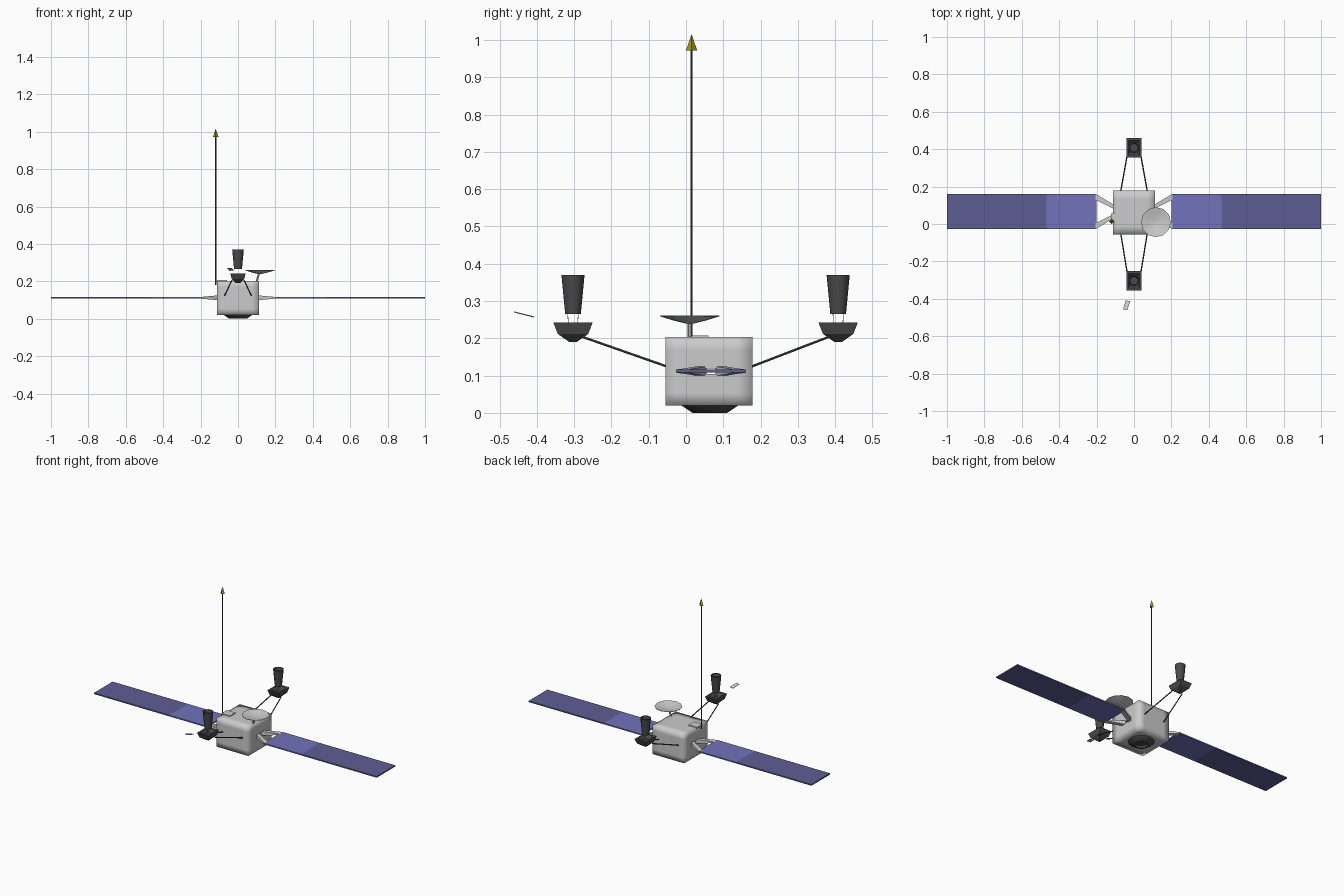
import bpy, bmesh, math
from mathutils import Vector

if "Cube" in bpy.data.objects:
    bpy.data.objects.remove(bpy.data.objects["Cube"])


def material(name, rgb):
    m = bpy.data.materials.new(name)
    m.diffuse_color = (*rgb, 1)
    m.use_nodes = True
    m.node_tree.nodes["Principled BSDF"].inputs["Base Color"].default_value = m.diffuse_color
    return m


BLUE = material("panel_blue_light", (0.17, 0.17, 0.50))
NAVY = material("panel_blue_dark", (0.11, 0.11, 0.30))
DARK = material("dark_metal", (0.07, 0.07, 0.07))
GOLD = material("antenna_tip", (0.35, 0.33, 0.02))


def finish(name, bm, mat=None, smooth=None):
    bmesh.ops.recalc_face_normals(bm, faces=bm.faces)
    me = bpy.data.meshes.new(name)
    bm.to_mesh(me)
    bm.free()
    ob = bpy.data.objects.new(name, me)
    bpy.context.collection.objects.link(ob)
    if mat:
        me.materials.append(mat)
    if smooth:
        bpy.ops.object.select_all(action='DESELECT')
        ob.select_set(True)
        bpy.context.view_layer.objects.active = ob
        bpy.ops.object.shade_smooth_by_angle(angle=math.radians(smooth))
    return ob


def rings(name, loops, caps=(True, True), **kw):
    """Skin a list of equal-sized point loops."""
    bm = bmesh.new()
    rows = [[bm.verts.new(p) for p in loop] for loop in loops]
    n = len(rows[0])
    for a, b in zip(rows, rows[1:]):
        for i in range(n):
            bm.faces.new((a[i], a[(i + 1) % n], b[(i + 1) % n], b[i]))
    if caps[0]:
        bm.faces.new(rows[0])
    if caps[1]:
        bm.faces.new(rows[-1])
    return finish(name, bm, **kw)


def lathe(name, centre, profile, n, **kw):
    cx, cy = centre
    return rings(name, [[(cx + r * math.cos(math.tau * i / n), cy + r * math.sin(math.tau * i / n), z)
                         for i in range(n)] for r, z in profile], **kw)


def rect(cx, cy, hx, hy, z):
    return [(cx - hx, cy - hy, z), (cx + hx, cy - hy, z), (cx + hx, cy + hy, z), (cx - hx, cy + hy, z)]


def box(name, lo, hi, **kw):
    cx, cy = (lo[0] + hi[0]) / 2, (lo[1] + hi[1]) / 2
    hx, hy = (hi[0] - lo[0]) / 2, (hi[1] - lo[1]) / 2
    return rings(name, [rect(cx, cy, hx, hy, lo[2]), rect(cx, cy, hx, hy, hi[2])], **kw)


def rod(name, a, b, r, n=6, **kw):
    a, b = Vector(a), Vector(b)
    q = (b - a).to_track_quat('Z', 'Y')
    circle = [q @ Vector((r * math.cos(math.tau * i / n), r * math.sin(math.tau * i / n), 0)) for i in range(n)]
    return rings(name, [[p + c for c in circle] for p in (a, b)], smooth=40, **kw)


# Main body: softly shaded box, with a slot through the yoke mounts
lo, hi = Vector((-0.112, -0.055, 0.02)), Vector((0.112, 0.178, 0.203))
bm = bmesh.new()
bmesh.ops.create_cube(bm, size=1)
for v in bm.verts:
    v.co = Vector([(lo[i] + hi[i]) / 2 + v.co[i] * (hi[i] - lo[i]) for i in range(3)])
for axis in range(3):
    for f in (0.18, 0.82):
        no = Vector((0, 0, 0))
        no[axis] = 1
        bmesh.ops.bisect_plane(bm, geom=bm.verts[:] + bm.edges[:] + bm.faces[:],
                               plane_co=lo.lerp(hi, f), plane_no=no)
body = finish("body", bm, smooth=100)
cutter = box("slot_cutter", (-0.3, 0.03, 0.104), (0.3, 0.10, 0.119))
cutter.hide_render = True
cutter.hide_viewport = True
mod = body.modifiers.new("slot", 'BOOLEAN')
mod.operation = 'DIFFERENCE'
mod.object = cutter
mod.solver = 'EXACT'

# Engine ring underneath, with a recessed centre
lathe("engine_ring", (0, 0.064), [(0.076, 0.021), (0.072, 0.017), (0.046, 0.0), (0.038, 0.0), (0.03, 0.012)],
      16, mat=DARK, smooth=40)

for s, side in ((-1, "left"), (1, "right")):
    # Solar panels: bright inner and dark outer section
    for part, x0, x1, mat in (("inner", 0.2, 0.467, BLUE), ("outer", 0.467, 1.0, NAVY)):
        xs = sorted((s * x0, s * x1))
        box(f"{side}_{part}_panel", (xs[0], -0.027, 0.108), (xs[1], 0.161, 0.116), mat=mat)
    # Tapered yoke arms joining panel to body
    for t, end in ((-1, "front"), (1, "rear")):
        def section(x, y0, y1, h):
            y0, y1 = 0.067 + t * y0, 0.067 + t * y1
            return [(s * x, y0, 0.112 - h), (s * x, y1, 0.112 - h), (s * x, y1, 0.112 + h), (s * x, y0, 0.112 + h)]
        rings(f"{side}_{end}_yoke", [section(0.105, 0.012, 0.034, 0.013), section(0.205, 0.062, 0.094, 0.004)])

for t, cy, edge, end in ((-1, -0.303, -0.05, "front"), (1, 0.408, 0.175, "rear")):
    # Thruster bowl: faceted shell
    rings(f"{end}_bowl", [rect(0, cy, 0.010, 0.010, 0.19), rect(0, cy, 0.033, 0.041, 0.212),
                          rect(0, cy, 0.041, 0.053, 0.243), rect(0, cy, 0.030, 0.038, 0.243),
                          rect(0, cy, 0.015, 0.018, 0.225)], mat=DARK)
    # Tapered canister held above the bowl by fine wires
    lathe(f"{end}_canister", (0, cy), [(0.021, 0.265), (0.031, 0.37), (0.026, 0.37), (0.022, 0.352)],
          12, mat=DARK, smooth=40)
    for d in (-1, 1):
        rod(f"{end}_wire_{d}", (0, cy + d * 0.012, 0.225), (0, cy + d * 0.014, 0.267), 0.0008, 4)
        # Paired struts to the body
        rod(f"{end}_strut_{d}", (d * 0.071, edge, 0.124), (d * 0.033, cy - t * 0.022, 0.205), 0.0035, mat=DARK)

# Dish on its stalk
lathe("dish", (0.117, 0.01), [(0.012, 0.24), (0.045, 0.248), (0.08, 0.259), (0.08, 0.261), (0.045, 0.253),
                              (0.012, 0.246)], 12, smooth=40)
rod("dish_stalk", (0.098, 0.01, 0.195), (0.113, 0.01, 0.243), 0.006)

# Tall mast with pointed hollow tip and its mounting plate
rod("mast", (-0.119, 0.015, 0.18), (-0.119, 0.015, 1.0), 0.003, 6, mat=DARK)
lathe("mast_tip", (-0.119, 0.015), [(0.015, 0.972), (0.0005, 1.014), (0.0003, 1.0), (0.012, 0.972)],
      4, mat=GOLD, caps=(False, False))
box("mast_plate", (-0.121, 0.005, 0.198), (-0.06, 0.06, 0.208))

# Small detached plate in front
plate = [(-0.045, -0.408, 0.256), (-0.021, -0.413, 0.258), (-0.036, -0.461, 0.270), (-0.058, -0.456, 0.268)]
rings("small_plate", [plate, [(x, y, z + 0.002) for x, y, z in plate]])
